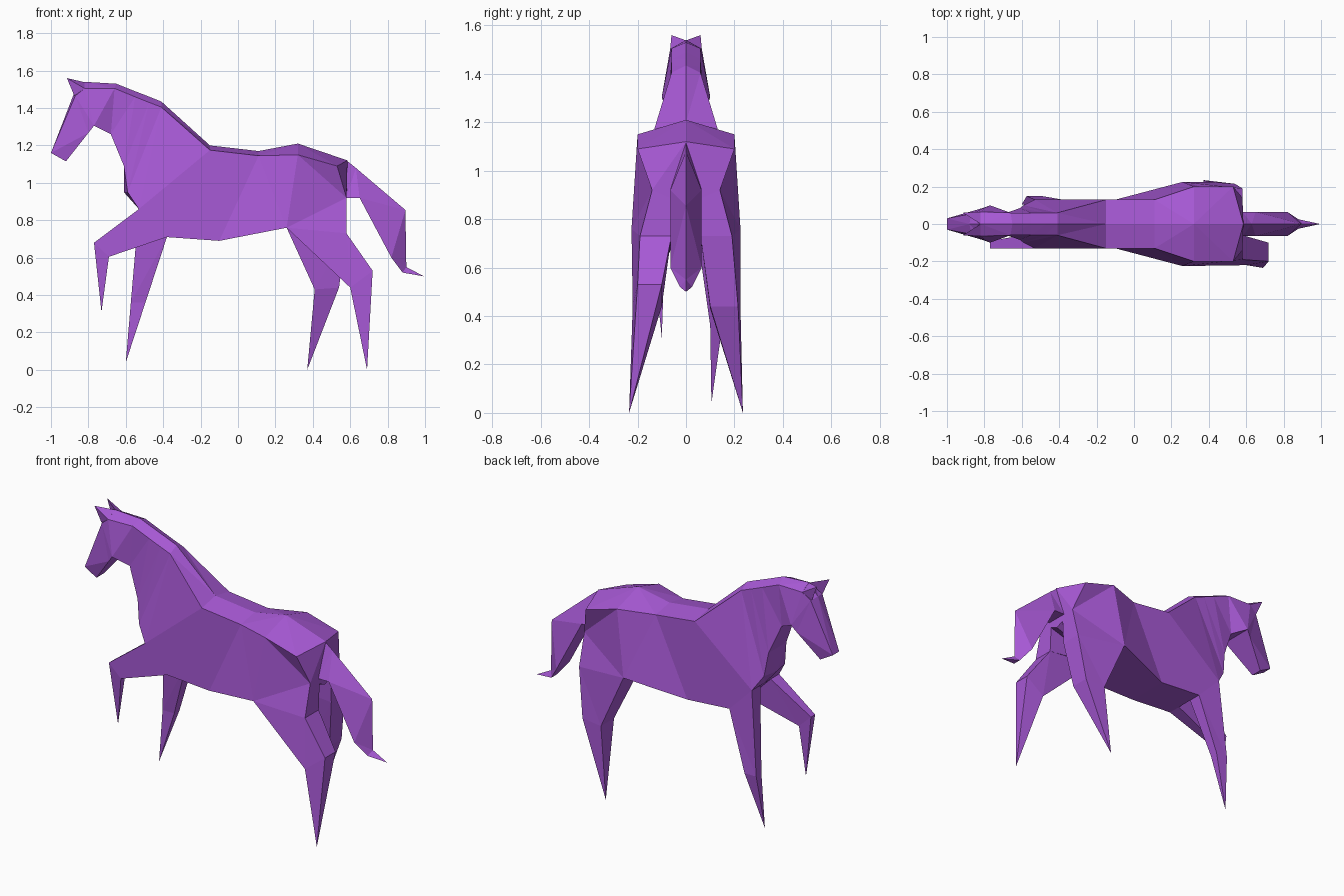
import bpy, bmesh

if "Cube" in bpy.data.objects:
    bpy.data.objects.remove(bpy.data.objects["Cube"])

purple = bpy.data.materials.new("purple")
purple.diffuse_color = (0.39, 0.10, 0.67, 1)
purple.use_nodes = True
purple.node_tree.nodes["Principled BSDF"].inputs["Base Color"].default_value = purple.diffuse_color


def loft(name, rings):
    """Skin a list of equal-sized rings; a one-point ring makes a spike."""
    bm = bmesh.new()
    n = max(len(r) for r in rings)
    loops = [[bm.verts.new(p) for p in (r if len(r) == n else r * n)] for r in rings]
    for a, b in zip(loops, loops[1:]):
        for i in range(n):
            j = (i + 1) % n
            bm.faces.new((a[i], a[j], b[j], b[i]))
    bm.faces.new(loops[0])
    bm.faces.new(loops[-1])
    bmesh.ops.remove_doubles(bm, verts=bm.verts, dist=0.0005)
    bmesh.ops.triangulate(bm, faces=bm.faces)
    bmesh.ops.recalc_face_normals(bm, faces=bm.faces)
    me = bpy.data.meshes.new(name)
    bm.to_mesh(me)
    bm.free()
    me.materials.append(purple)
    ob = bpy.data.objects.new(name, me)
    bpy.context.collection.objects.link(ob)
    return ob


def mirrored_ring(top, side, low, bottom):
    """Symmetric six-sided section: ridge, upper side, lower side, underside."""
    half = [(top[0], 0, top[1]), side, low, (bottom[0], 0, bottom[1])]
    return half + [(x, -y, z) for x, y, z in (low, side)]


def leg(name, sign, sections, tip):
    """Leg from (front xz, back xz, outer y front, outer y back, inner y) sections."""
    rings = []
    for (fx, fz), (bx, bz), yf, yb, yi in sections:
        rings.append([(fx, sign * yf, fz), (bx, sign * yb, bz),
                      (bx, sign * yi, bz), (fx, sign * yi, fz)])
    rings.append([(tip[0], sign * tip[1], tip[2])])
    return loft(name, rings)


# Torso, rump to shoulder
shoulder = mirrored_ring((-.41, 1.435), (-.41, .06, 1.405), (-.53, .13, .86), (-.53, .86))
loft("torso", [
    mirrored_ring((.585, 1.12), (.53, .20, 1.09), (.58, .14, .92), (.58, .86)),
    mirrored_ring((.32, 1.21), (.32, .20, 1.15), (.26, .225, .76), (.26, .76)),
    mirrored_ring((.11, 1.17), (.11, .13, 1.145), (-.10, .13, .69), (-.10, .69)),
    mirrored_ring((-.15, 1.20), (-.15, .13, 1.175), (-.38, .13, .71), (-.38, .71)),
    shoulder,
])

# Chest, neck and head
loft("neck_and_head", [
    shoulder,
    mirrored_ring((-.47, 1.459), (-.475, .06, 1.43), (-.59, .10, .95), (-.61, .95)),
    mirrored_ring((-.55, 1.49), (-.55, .06, 1.46), (-.61, .085, 1.09), (-.61, 1.09)),
    mirrored_ring((-.65, 1.53), (-.66, .06, 1.505), (-.68, .06, 1.26), (-.68, 1.26)),
    mirrored_ring((-.82, 1.54), (-.82, .065, 1.505), (-.77, .10, 1.305), (-.77, 1.305)),
    mirrored_ring((-.88, 1.47), (-.87, .055, 1.465), (-.80, .088, 1.267), (-.80, 1.267)),
    mirrored_ring((-1.0, 1.16), (-1.0, .03, 1.16), (-.92, .035, 1.115), (-.92, 1.115)),
])

# Ears
for s, side in ((-1, "near"), (1, "far")):
    loft("ear_" + side, [
        [(-.82, 0, 1.538), (-.82, s * .065, 1.505), (-.875, s * .05, 1.465)],
        [(-.915, s * .06, 1.56)],
    ])

# Hind legs share the thigh sections
thigh = [((.26, .76), (.58, .92), .225, .14, .05),
         ((.26, .76), (.58, .73), .225, .19, .06)]
leg("hind_leg_near", -1, thigh + [((.60, .44), (.72, .53), .22, .20, .10)], (.69, .235, 0))
leg("hind_leg_far", 1, thigh + [((.41, .43), (.54, .44), .225, .215, .10)], (.37, .235, 0))

# Front legs, the near one raised
upper = [((-.53, .86), (-.38, .71), .13, .13, .05)]
leg("front_leg_near", -1, upper + [((-.77, .68), (-.69, .605), .13, .13, .09)], (-.73, .10, .31))
leg("front_leg_far", 1, upper + [((-.573, .36), (-.495, .36), .15, .15, .10)], (-.60, .105, .04))


# Tail: triangular section with a ridge along the back
def tail_ring(rx, rz, sx, sy, sz):
    return [(rx, 0, rz), (sx, sy, sz), (sx, -sy, sz)]


loft("tail", [
    tail_ring(.58, 1.12, .58, .065, .92),
    tail_ring(.63, 1.08, .65, .065, .92),
    tail_ring(.895, .855, .82, .065, .60),
    tail_ring(.90, .55, .88, .025, .52),
    [(.995, 0, .50)],
])
